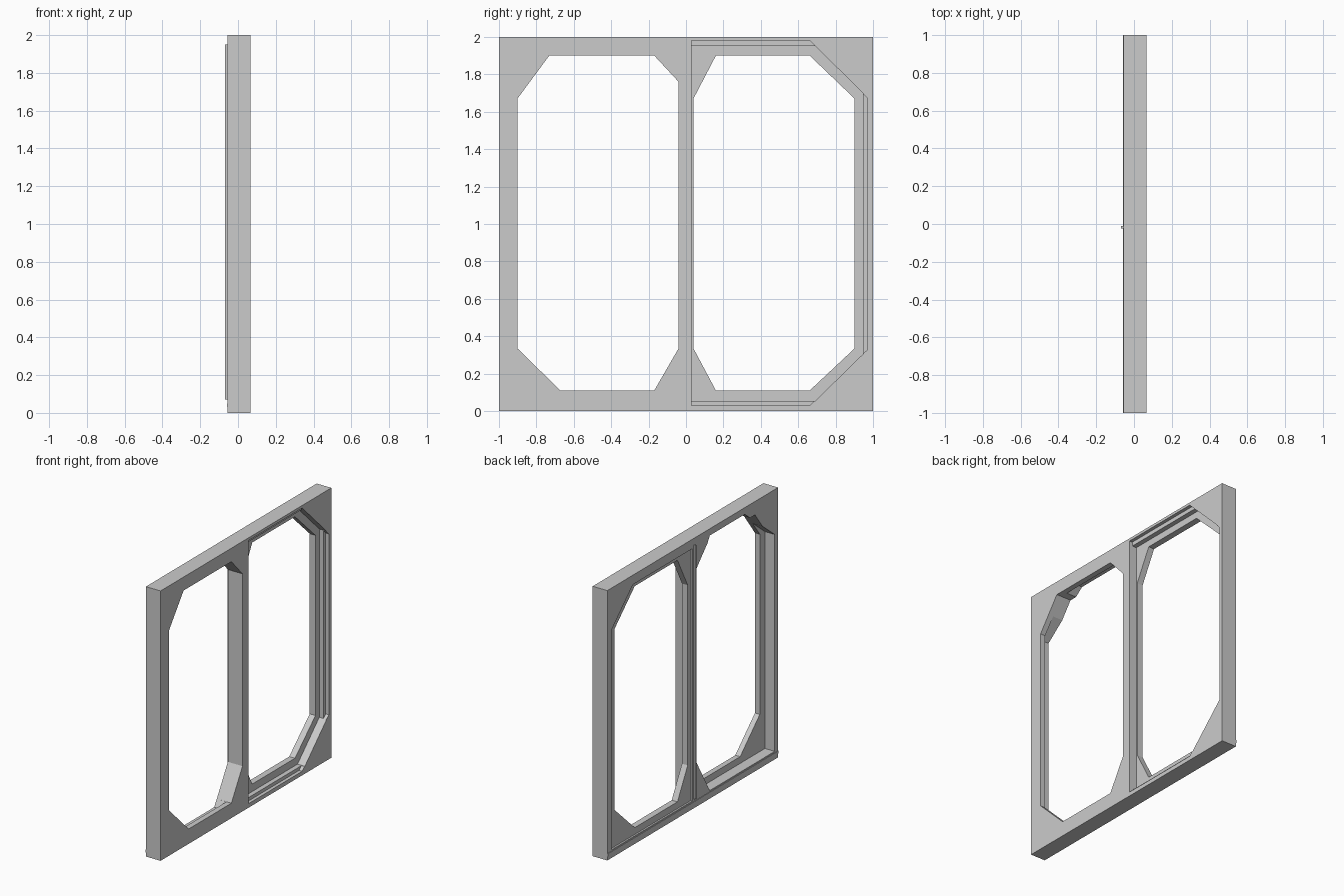
import bpy
import bmesh

cube = bpy.data.objects.get("Cube")
if cube:
    bpy.data.objects.remove(cube, do_unlink=True)

GREY = (0.6, 0.6, 0.6, 1.0)
grey = bpy.data.materials.new("plain_grey")
grey.use_nodes = True
grey.diffuse_color = GREY
grey.node_tree.nodes["Principled BSDF"].inputs["Base Color"].default_value = GREY


def prism(name, outline, x0, x1):
    """Extrude a (y, z) outline from x0 to x1."""
    bm = bmesh.new()
    base = bm.faces.new([bm.verts.new((x0, y, z)) for y, z in outline])
    out = bmesh.ops.extrude_face_region(bm, geom=[base])
    moved = [v for v in out["geom"] if isinstance(v, bmesh.types.BMVert)]
    bmesh.ops.translate(bm, verts=moved, vec=(x1 - x0, 0, 0))
    bmesh.ops.recalc_face_normals(bm, faces=bm.faces)
    mesh = bpy.data.meshes.new(name)
    bm.to_mesh(mesh)
    bm.free()
    mesh.materials.append(grey)
    obj = bpy.data.objects.new(name, mesh)
    bpy.context.collection.objects.link(obj)
    return obj


def rect(y0, y1, z0, z1):
    return [(y0, z0), (y1, z0), (y1, z1), (y0, z1)]


def cut(target, outline, x0, x1):
    """Subtract a prism from the target and discard the cutter."""
    cutter = prism("cutter", outline, x0, x1)
    cutter.hide_render = True
    mod = target.modifiers.new("cut", "BOOLEAN")
    mod.operation = "DIFFERENCE"
    mod.solver = "EXACT"
    mod.object = cutter
    bpy.context.view_layer.objects.active = target
    bpy.ops.object.modifier_apply(modifier=mod.name)
    bpy.data.objects.remove(cutter, do_unlink=True)


BACK, FRONT = -0.055, 0.065
frame = prism("window_frame", rect(-1, 1, 0, 2), BACK, FRONT)

# Stepped rebate of the left-hand sash, with clipped outer corners
cut(frame, [(0.03, 0.03), (0.66, 0.03), (0.97, 0.33), (0.97, 1.67),
            (0.66, 1.98), (0.03, 1.98)], 0.04, 0.1)
cut(frame, [(0.03, 0.055), (0.69, 0.055), (0.945, 0.305), (0.945, 1.7),
            (0.69, 1.95), (0.03, 1.95)], 0.005, 0.1)
# Shallow rebate on the reverse of the same sash
cut(frame, [(0.0, 0.06), (0.95, 0.06), (0.95, 1.69), (0.7, 1.93), (0.0, 1.93)],
    -0.1, BACK + 0.013)
# Left-hand opening
cut(frame, [(0.04, 0.335), (0.16, 0.11), (0.66, 0.11), (0.9, 0.335),
            (0.9, 1.67), (0.66, 1.9), (0.16, 1.9), (0.04, 1.67)], -0.2, 0.2)

# Deep rebate behind the right-hand sash
cut(frame, [(-0.96, 0.06), (-0.2, 0.06), (-0.04, 0.335), (-0.04, 1.67),
            (-0.2, 1.95), (-0.61, 1.95), (-0.96, 1.667)], -0.1, 0.025)
# Right-hand opening
cut(frame, [(-0.9, 0.335), (-0.67, 0.11), (-0.17, 0.11), (-0.04, 0.335),
            (-0.04, 1.76), (-0.17, 1.9), (-0.73, 1.9), (-0.9, 1.67)], -0.2, 0.2)

# Trim on the reverse side
prism("centre_seal", rect(-0.025, -0.01, 0.07, 1.95), -0.068, BACK + 0.005)
prism("sill_strip", rect(-1, 1, 0.03, 0.05), -0.059, BACK + 0.005)
